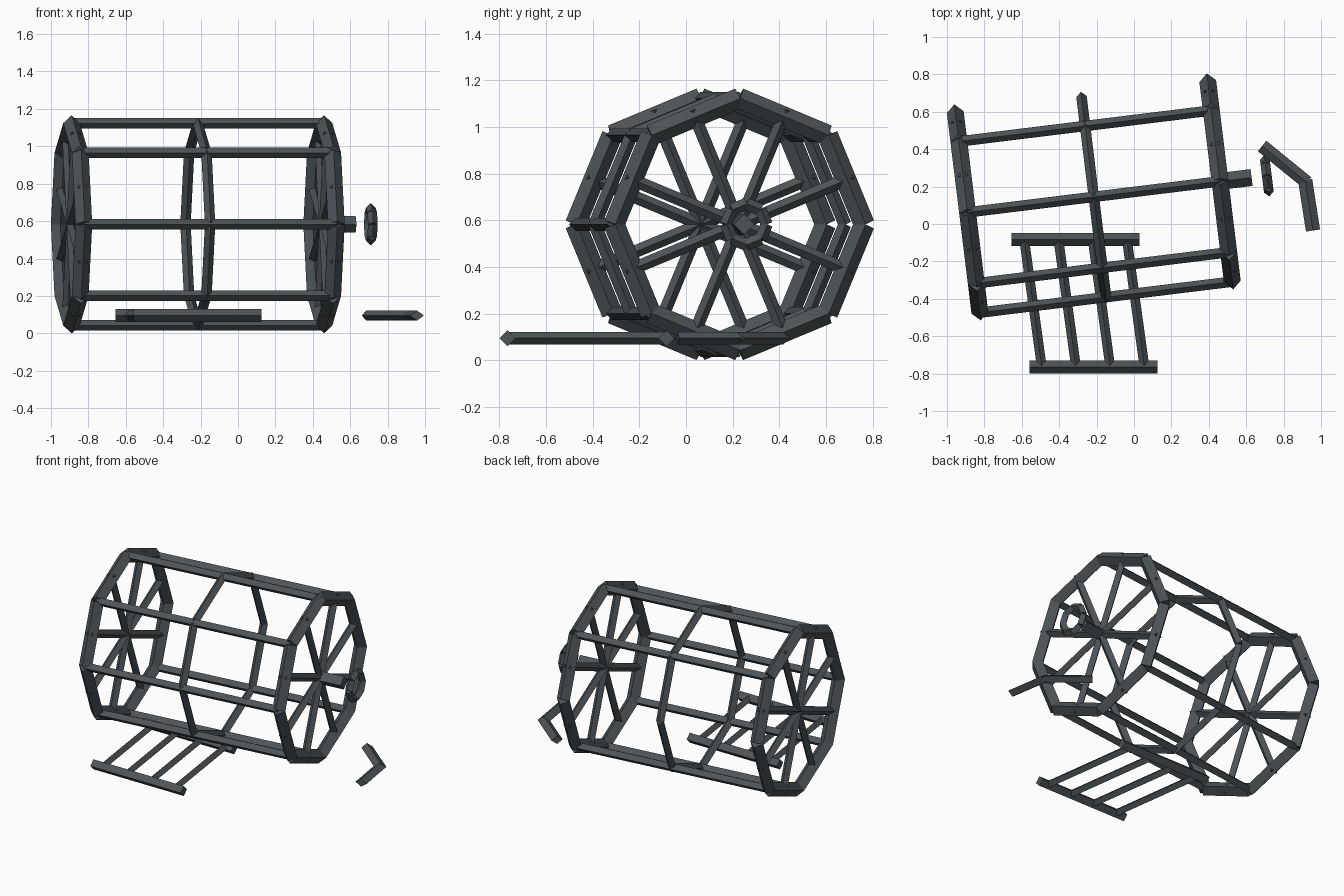
import bpy, bmesh, math
from mathutils import Vector, Matrix

if "Cube" in bpy.data.objects:
    bpy.data.objects.remove(bpy.data.objects["Cube"])

iron = bpy.data.materials.new("dark slate iron")
iron.diffuse_color = (0.075, 0.088, 0.096, 1)
iron.use_nodes = True
iron.node_tree.nodes["Principled BSDF"].inputs["Base Color"].default_value = iron.diffuse_color

# Drum frame: axis along local x, turned 7 degrees
DRUM = Matrix.Translation((-0.215, 0.145, 0.583)) @ Matrix.Rotation(math.radians(7), 4, 'Z')
R, HALF = 0.54, 0.68


def make(name, beams, matrix=Matrix()):
    """One object from diamond-section beams: (start, end, half width, half depth, side axis)."""
    bm = bmesh.new()
    for a, b, hw, hd, side in beams:
        a, b = Vector(a), Vector(b)
        d = (b - a).normalized()
        v = d.cross(Vector(side)).normalized()
        u = v.cross(d).normalized()
        offs = (u * hw, v * hd, -u * hw, -v * hd)
        r0 = [bm.verts.new(a + o) for o in offs]
        r1 = [bm.verts.new(b + o) for o in offs]
        for i in range(4):
            j = (i + 1) % 4
            bm.faces.new((r0[i], r0[j], r1[j], r1[i]))
        bm.faces.new(r0[::-1])
        bm.faces.new(r1)
    bmesh.ops.recalc_face_normals(bm, faces=bm.faces)
    me = bpy.data.meshes.new(name)
    bm.to_mesh(me)
    bm.free()
    me.materials.append(iron)
    ob = bpy.data.objects.new(name, me)
    ob.matrix_world = matrix
    bpy.context.collection.objects.link(ob)


def polar(x, r, deg):
    t = math.radians(deg)
    return (x, r * math.cos(t), r * math.sin(t))


def ring(x, r, h):
    return [(polar(x, r, 45 * i), polar(x, r, 45 * i + 45), h, h, (1, 0, 0)) for i in range(8)]


# End rims with spokes, and the lighter middle hoop
for name, x in (("left", -HALF), ("right", HALF)):
    make(name + "_rim", ring(x, R, 0.045), DRUM)
    make(name + "_spokes", [(polar(x, 0.53, a), polar(x, 0.53, a + 180), 0.027, 0.027, (1, 0, 0))
                            for a in (22.5, 67.5, 112.5, 157.5)], DRUM)
make("middle_hoop", ring(0, R, 0.028), DRUM)

# Lengthwise bars on every corner except the rear opening
make("drum_bars", [(polar(-HALF, R, a), polar(HALF, R, a), 0.028, 0.028, (0, 0, 1))
                   for a in range(45, 360, 45)], DRUM)

# Axle stub and the loose collar beyond it
make("axle_stub", [((HALF, 0, 0), (0.85, 0, 0), 0.045, 0.045, (0, 0, 1))], DRUM)
make("axle_collar", ring(0.932, 0.088, 0.026), DRUM)

# Crank handle lying on the ground
Z = 0.095
make("crank_handle", [((0.685, 0.417, Z), (0.925, 0.222, Z), 0.027, 0.036, (0, 0, 1)),
                      ((0.915, 0.235, Z), (0.957, -0.035, Z), 0.027, 0.038, (0, 0, 1))])

# Ladder-like hatch: two rails and four slanted rungs
make("hatch_rails", [((-0.655, -0.083, Z), (0.03, -0.083, Z), 0.034, 0.034, (0, 0, 1)),
                     ((-0.56, -0.765, Z), (0.125, -0.765, Z), 0.034, 0.034, (0, 0, 1))])
make("hatch_rungs", [((-0.587 + 0.183 * i, -0.083, Z), (-0.493 + 0.183 * i, -0.765, Z),
                      0.026, 0.026, (0, 0, 1)) for i in range(4)])
